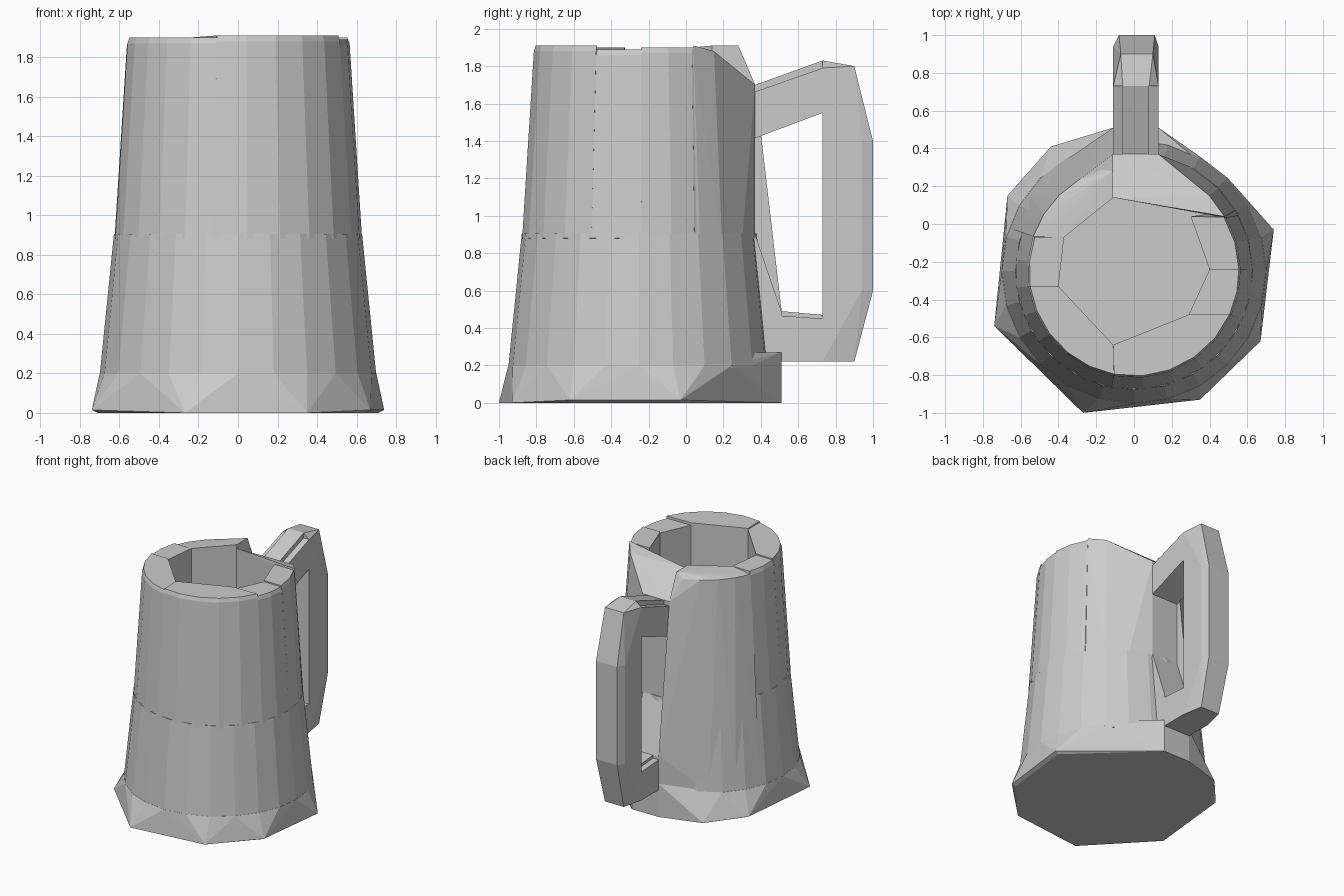
import bpy, bmesh
from math import sin, cos, radians

if "Cube" in bpy.data.objects:
    bpy.data.objects.remove(bpy.data.objects["Cube"])

CY = -0.25  # centre of the round body in y


def hull(name, pts):
    """Make a flat-faced convex block around a few points."""
    bm = bmesh.new()
    for p in pts:
        bm.verts.new(p)
    bmesh.ops.remove_doubles(bm, verts=bm.verts[:], dist=0.0005)
    res = bmesh.ops.convex_hull(bm, input=bm.verts[:])
    junk = {g for g in res["geom_interior"] + res["geom_unused"]
            if isinstance(g, bmesh.types.BMVert)}
    bmesh.ops.delete(bm, geom=list(junk), context='VERTS')
    bmesh.ops.dissolve_limit(bm, angle_limit=0.01, verts=bm.verts[:], edges=bm.edges[:])
    bmesh.ops.recalc_face_normals(bm, faces=bm.faces[:])
    me = bpy.data.meshes.new(name)
    bm.to_mesh(me)
    bm.free()
    ob = bpy.data.objects.new(name, me)
    bpy.context.collection.objects.link(ob)
    return ob


def arc(r, z, a0=0, a1=345, step=15):
    n = max(1, round((a1 - a0) / step))
    angles = [radians(a0 + (a1 - a0) * i / n) for i in range(n + 1)]
    return [(r * cos(a), CY + r * sin(a), z) for a in angles]


# Flared foot, squared off under the handle
foot = [(-0.74, -0.54), (-0.27, -1.0), (0.35, -0.93), (0.67, -0.62),
        (0.74, -0.03), (0.13, 0.51), (-0.11, 0.51), (-0.44, 0.41), (-0.67, 0.15)]
hull("foot", [(x, y, 0.015 if abs(x) > 0.6 else 0) for x, y in foot]
     + [(x * 0.96, CY + (y - CY) * 0.97, 0) for x, y in foot]
     + arc(0.70, 0.2)
     + [(0.13, 0.51, 0.27), (-0.11, 0.51, 0.27), (0.5, 0.2, 0.27)])

# Solid lower body whose top is the inner floor
hull("lower_body", arc(0.70, 0.19) + arc(0.628, 0.905))

# Chunky wall staves: start angle, end angle, inner corners, rim height
staves = [
    ("wall_front_right", 259, 336, [(-0.11, -0.64), (0.29, -0.48)], 1.91),
    ("wall_right_front", -24, 1, [(0.29, -0.48), (0.40, -0.24)], 1.89),
    ("wall_right_back", 1, 31, [(0.40, -0.24), (0.30, 0.04)], 1.90),
    ("wall_left", 161, 188, [(-0.37, -0.07), (-0.40, -0.33)], 1.89),
    ("wall_front_left", 188, 259, [(-0.40, -0.33), (-0.11, -0.64)], 1.90),
]
for name, a0, a1, inner, top in staves:
    hull(name, arc(0.565, top - 0.03, a0, a1) + arc(0.555, top, a0, a1)
         + arc(0.628, 0.88, a0, a1)
         + [(x, y, z) for x, y in inner for z in (0.8, top)])

# Back staves slope down to meet the handle
hull("wall_back_right", arc(0.628, 0.88, 28, 78)
     + arc(0.565, 1.88, 30, 45)
     + [(0.48, 0.04, z) for z in (0.8, 1.91)]
     + [(-0.11, 0.14, z) for z in (0.8, 1.88)]
     + [(x, 0.37, z) for x in (-0.11, 0.13) for z in (0.9, 1.7)])
hull("wall_back_left", arc(0.565, 1.87, 108, 161)
     + arc(0.69, 0.2, 110, 161)
     + [(-0.11, 0.14, z) for z in (0.8, 1.91)]
     + [(-0.37, -0.07, z) for z in (0.8, 1.89)]
     + [(-0.11, 0.28, 1.91), (-0.11, 0.37, 1.7), (-0.11, 0.51, 0.5),
        (-0.11, 0.51, 0.22)])


def bar(name, profile, x0=-0.11, x1=0.13):
    """Extrude a side (y, z) profile across the handle width."""
    return hull(name, [(x, y, z) for y, z in profile for x in (x0, x1)])


# Handle: faceted grip, two arms and a lower bracket
grip = [(x, 0.73, z) for x in (-0.11, 0.13) for z in (0.22, 1.79)]
grip += [(x, 0.73, 1.83) for x in (-0.06, 0.08)]
grip += [(x, 0.90, z) for x in (-0.07, 0.10) for z in (0.22, 1.80)]
grip += [(x, 0.94, z) for x in (-0.11, 0.13) for z in (0.6, 1.4)]
grip += [(x, 1.0, z) for x in (-0.08, 0.11) for z in (0.6, 1.4)]
hull("handle_grip", grip)
bar("handle_upper_arm", [(0.33, 1.40), (0.33, 1.65), (0.73, 1.79), (0.73, 1.55)])
bar("handle_upper_ridge", [(0.35, 1.6), (0.37, 1.70), (0.73, 1.83), (0.73, 1.7)],
    -0.06, 0.08)
bar("handle_lower_arm", [(0.45, 0.22), (0.45, 0.47), (0.73, 0.45), (0.73, 0.22)])
bar("handle_lower_ridge", [(0.45, 0.3), (0.51, 0.49), (0.73, 0.47), (0.73, 0.3)],
    -0.06, 0.08)
bar("handle_bracket", [(0.30, 0.25), (0.30, 0.9), (0.37, 0.9), (0.51, 0.49), (0.51, 0.22)])
